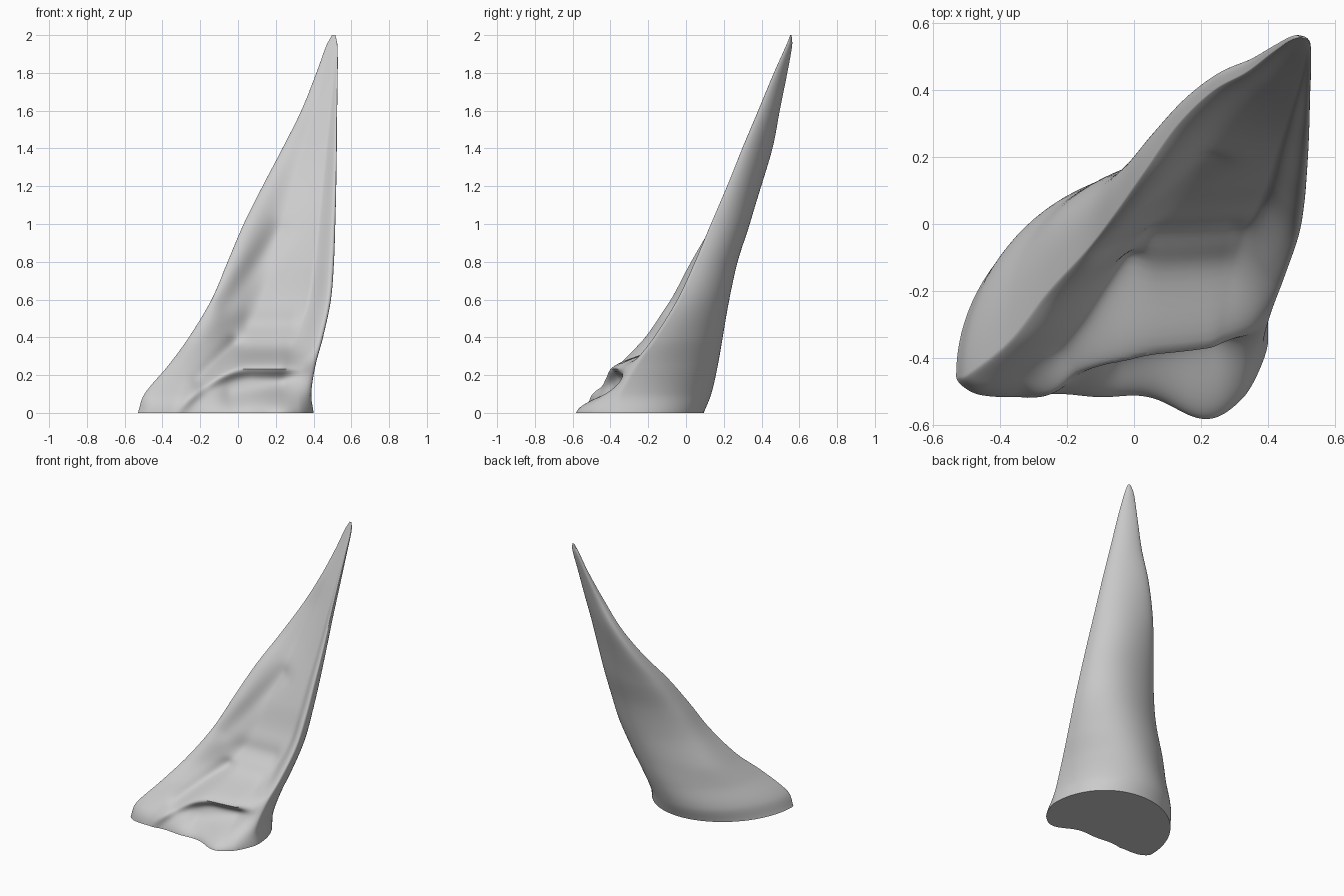
import bpy
import bmesh
import math
from mathutils import Vector

# Remove the default cube if present
cube = bpy.data.objects.get("Cube")
if cube:
    bpy.data.objects.remove(cube, do_unlink=True)

# Sections by height: z, left rim x, left rim y, right rim x, right rim y, back bulge, front hollow
SECTIONS = [
    (0, -.53, -.45, .40, -.33, .48, 0),
    (.1, -.495, -.44, .388, -.32, .51, .01),
    (.25, -.37, -.34, .41, -.24, .455, .07),
    (.4, -.26, -.2, .45, -.135, .36, .13),
    (.6, -.14, -.07, .492, -.015, .27, .125),
    (.8, -.055, .04, .508, .075, .215, .095),
    (1, .03, .16, .515, .155, .18, .075),
    (1.2, .13, .3, .52, .235, .125, .05),
    (1.4, .235, .4, .523, .31, .088, .03),
    (1.6, .335, .455, .525, .39, .063, .015),
    (1.8, .415, .515, .528, .47, .035, .005),
    (1.95, .47, .55, .526, .535, .018, 0),
    (2, .498, .557, .516, .553, .003, 0),
]
RINGS = 120
FRONT_STEPS = 110
BACK_STEPS = 48


def smoothstep(low, high, value):
    t = min(1, max(0, (value - low) / (high - low)))
    return t * t * (3 - 2 * t)


def slope(index):
    """Tangent of the section table at one row."""
    before = SECTIONS[max(index - 1, 0)]
    after = SECTIONS[min(index + 1, len(SECTIONS) - 1)]
    return [(b - a) / (after[0] - before[0]) for a, b in zip(before, after)]


def section_at(z):
    """Smoothly interpolated section values at a height."""
    index = 0
    while index < len(SECTIONS) - 2 and SECTIONS[index + 1][0] < z:
        index += 1
    start, end = SECTIONS[index], SECTIONS[index + 1]
    step = end[0] - start[0]
    t = (z - start[0]) / step
    blend = t * t * (3 - 2 * t)
    lead = t * (1 - t) ** 2 * step
    trail = t * t * (t - 1) * step
    return [a + (b - a) * blend + m * lead + n * trail
            for a, b, m, n in zip(start, end, slope(index), slope(index + 1))]


def crease(x, z, start, end, width, depth):
    """Soft groove along a segment."""
    point, a, b = Vector((x, z)), Vector(start), Vector(end)
    along = b - a
    t = min(1, max(0, (point - a).dot(along) / along.length_squared))
    distance = (point - a - along * t).length
    return depth * math.exp(-(distance / width) ** 2)


def mound(x, z, centre_x, width, height, depth):
    """Soft swelling that grows out of the base."""
    return -depth * math.exp(-((x - centre_x) / width) ** 2 - (z / height) ** 2)


def inner_fold(x, z):
    """Arched shelf with a gentle upper slope and a steeper underside."""
    crest = .245 - 1.4 * max(0, .08 - x) ** 2
    width = .075 if z > crest else .045
    reach = smoothstep(-.36, -.2, x) * smoothstep(.42, .22, x)
    size = .045 + .06 * smoothstep(-.25, .02, x)
    return -size * reach * math.exp(-((z - crest) / width) ** 2)


def front_relief(x, z):
    """Folds, grooves and lobes of the inner face."""
    return (inner_fold(x, z)
            + mound(x, z, .23, .17, .09, .155)
            + mound(x, z, -.38, .2, .1, .045)
            + mound(x, z, -.08, .14, .07, .05)
            + crease(x, z, (-.06, .58), (.22, .96), .06, .02)
            + crease(x, z, (.06, .47), (.28, .47), .06, .02)
            + crease(x, z, (.04, .34), (.26, .34), .045, .02)
            + crease(x, z, (-.2, .17), (-.02, .36), .045, .04)
            + crease(x, z, (-.03, .1), (.22, .14), .055, .035))


def ring_points(z):
    """Closed outline: hollow front from left to right, then rounded back."""
    _, left_x, left_y, right_x, right_y, bulge, hollow = section_at(z)
    half = (right_x - left_x) / 2
    points = []
    for i in range(FRONT_STEPS + BACK_STEPS):
        front = i < FRONT_STEPS
        if front:
            angle = math.pi * (1 - i / FRONT_STEPS)
        else:
            angle = math.pi * (i - FRONT_STEPS) / BACK_STEPS
        across = (1 + math.cos(angle)) / 2
        rise = max(0, math.sin(angle))
        x = left_x + 2 * half * across
        y = left_y + (right_y - left_y) * across
        if front:
            y -= half * (.08 + .12 * across) * math.sqrt(rise)
            y += hollow * smoothstep(.03, .42, across) * smoothstep(1, .8, across)
            y += front_relief(x, z) * smoothstep(0, .55, rise)
        else:
            fullness = 1 - .4 * smoothstep(0, .4, z) * (1 - across)
            y += bulge * rise ** fullness
        points.append((x, y, z))
    return points


# Skin the ear from stacked rings, closed by a flat base and a tip
bm = bmesh.new()
rings = []
for i in range(RINGS + 1):
    z = 2 * (i / RINGS) ** 1.3
    rings.append([bm.verts.new(p) for p in ring_points(z)])
for lower, upper in zip(rings, rings[1:]):
    for i in range(len(lower)):
        j = (i + 1) % len(lower)
        bm.faces.new((lower[i], lower[j], upper[j], upper[i]))
bm.faces.new(list(reversed(rings[0])))
bm.faces.new(rings[-1])
bmesh.ops.recalc_face_normals(bm, faces=bm.faces)

mesh = bpy.data.meshes.new("pointed_ear")
bm.to_mesh(mesh)
bm.free()
ear = bpy.data.objects.new("pointed_ear", mesh)
bpy.context.collection.objects.link(ear)

# Plain grey surface
grey = bpy.data.materials.new("plain_grey")
grey.use_nodes = True
colour = (.6, .6, .6, 1)
grey.diffuse_color = colour
grey.node_tree.nodes["Principled BSDF"].inputs["Base Color"].default_value = colour
mesh.materials.append(grey)

# Smooth skin with a crisp base edge
bpy.ops.object.select_all(action='DESELECT')
ear.select_set(True)
bpy.context.view_layer.objects.active = ear
bpy.ops.object.shade_smooth_by_angle(angle=math.radians(50))
